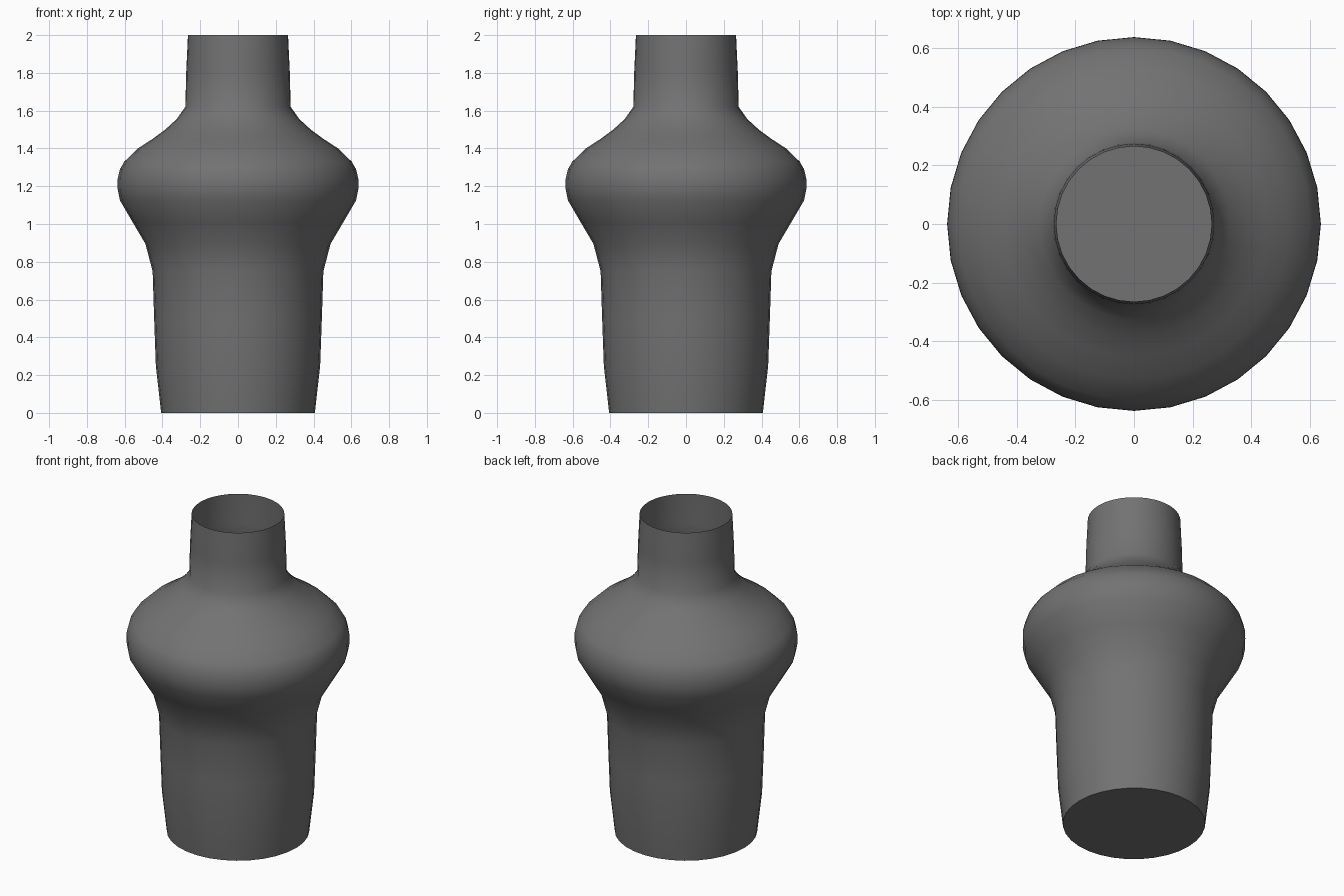
import bpy, bmesh
from math import sin, cos, pi, radians

if "Cube" in bpy.data.objects:
    bpy.data.objects.remove(bpy.data.objects["Cube"])

SIDES = 32
# vase outline: (radius, height) from foot to rim
PROFILE = [(0.407, 0), (0.435, 0.25), (0.444, 0.5), (0.452, 0.75),
           (0.49, 0.895), (0.558, 1.01), (0.625, 1.125), (0.638, 1.19), (0.637, 1.24),
           (0.625, 1.29), (0.602, 1.33), (0.53, 1.4), (0.453, 1.45), (0.385, 1.5),
           (0.325, 1.555), (0.279, 1.62), (0.274, 1.81), (0.265, 2.0)]


def lathe(name, profile, sides):
    bm = bmesh.new()
    rings = [[bm.verts.new((r * cos(2 * pi * i / sides), r * sin(2 * pi * i / sides), z))
              for i in range(sides)] for r, z in profile]
    # wall, left open at the rim
    for a, b in zip(rings, rings[1:]):
        for i in range(sides):
            j = (i + 1) % sides
            bm.faces.new((a[i], a[j], b[j], b[i]))
    # flat base
    bm.faces.new(rings[0][::-1])
    mesh = bpy.data.meshes.new(name)
    bm.to_mesh(mesh)
    bm.free()
    obj = bpy.data.objects.new(name, mesh)
    bpy.context.collection.objects.link(obj)
    return obj


vase = lathe("vase", PROFILE, SIDES)

# dark grey glaze
glaze = bpy.data.materials.new("dark_glaze")
glaze.diffuse_color = (0.17, 0.17, 0.17, 1)
glaze.use_nodes = True
glaze.node_tree.nodes["Principled BSDF"].inputs["Base Color"].default_value = glaze.diffuse_color
vase.data.materials.append(glaze)

bpy.context.view_layer.objects.active = vase
vase.select_set(True)
bpy.ops.object.shade_smooth_by_angle(angle=radians(50))
